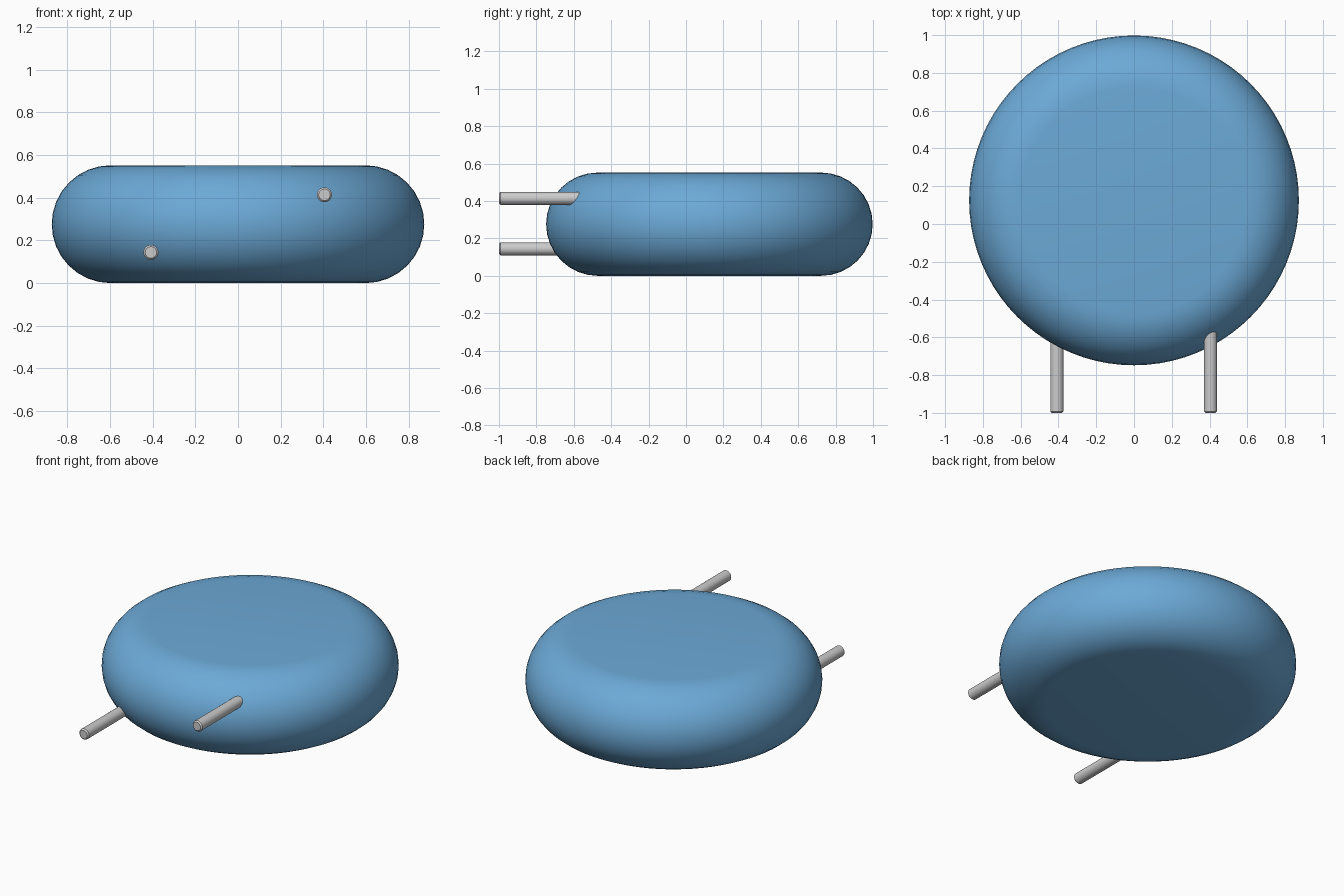
import bpy, math
from mathutils import Matrix

if "Cube" in bpy.data.objects:
    bpy.data.objects.remove(bpy.data.objects["Cube"])

BLUE = bpy.data.materials.new("blue")
BLUE.diffuse_color = (0.15, 0.40, 0.68, 1)
BLUE.use_nodes = True
BLUE.node_tree.nodes["Principled BSDF"].inputs["Base Color"].default_value = BLUE.diffuse_color


def lathe(name, profile, steps, matrix, material=None):
    """Revolve (radius, height) points round z; both ends are closed with flat caps."""
    verts, faces = [], []
    for r, h in profile:
        for i in range(steps):
            a = 2 * math.pi * i / steps
            verts.append((r * math.cos(a), r * math.sin(a), h))
    for k in range(len(profile) - 1):
        for i in range(steps):
            j = (i + 1) % steps
            a, b = k * steps, (k + 1) * steps
            faces.append((a + i, a + j, b + j, b + i))
    faces.append(tuple(reversed(range(steps))))
    faces.append(tuple(range(len(verts) - steps, len(verts))))
    mesh = bpy.data.meshes.new(name)
    mesh.from_pydata(verts, [], faces)
    obj = bpy.data.objects.new(name, mesh)
    bpy.context.collection.objects.link(obj)
    obj.matrix_world = matrix
    if material:
        mesh.materials.append(material)
    bpy.ops.object.select_all(action='DESELECT')
    obj.select_set(True)
    bpy.context.view_layer.objects.active = obj
    bpy.ops.object.shade_smooth_by_angle(angle=math.radians(30))
    return obj


# Disc body: flat faces with a full half-round rim
R, E = 0.873, 0.276
rim = [(R - E + E * math.cos(t), E + E * math.sin(t))
       for t in (math.pi * (k / 16 - 0.5) for k in range(17))]
lathe("disc_body", rim, 80, Matrix.Translation((0, 0.125, 0)), BLUE)

# Two wire leads leaving the front, one low and one high
LEAD_R, LEAD_LEN, CH = 0.035, 0.52, 0.008
lead = [(LEAD_R - CH, 0), (LEAD_R, CH), (LEAD_R, LEAD_LEN - CH), (LEAD_R - CH, LEAD_LEN)]
to_back = Matrix.Rotation(math.radians(-90), 4, 'X')
for name, x, z in (("left_lead", -0.408, 0.144), ("right_lead", 0.405, 0.414)):
    lathe(name, lead, 24, Matrix.Translation((x, -1, z)) @ to_back)
